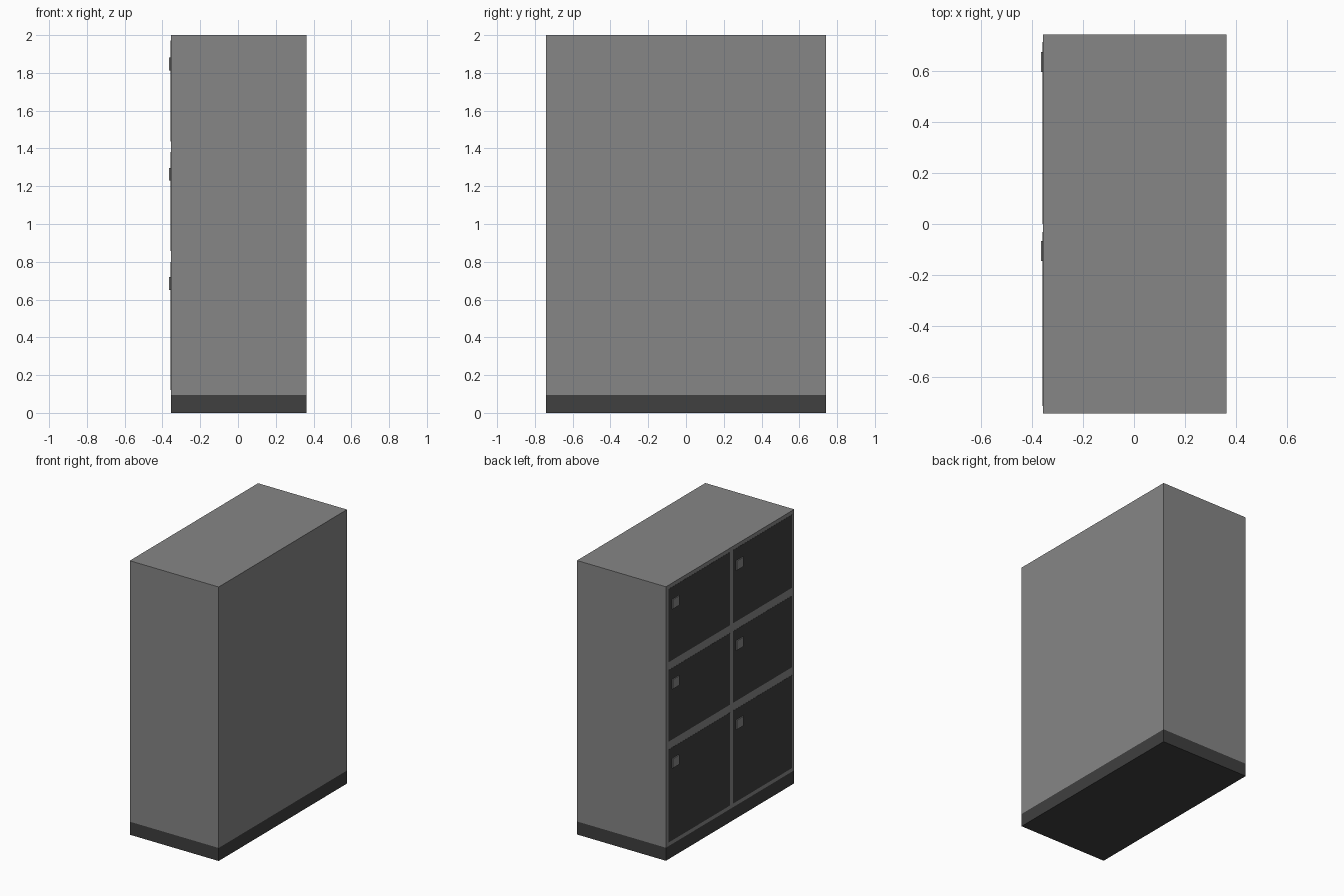
import bpy

if "Cube" in bpy.data.objects:
    bpy.data.objects.remove(bpy.data.objects["Cube"])


def material(name, v):
    m = bpy.data.materials.new(name)
    m.diffuse_color = (v, v, v, 1)
    m.use_nodes = True
    m.node_tree.nodes["Principled BSDF"].inputs["Base Color"].default_value = m.diffuse_color
    return m


GREY = material("grey_metal", 0.24)
DARK = material("dark_metal", 0.05)


def box(name, x, y, z, mat):
    """Box from (min, max) ranges on each axis."""
    bpy.ops.mesh.primitive_cube_add(
        size=1, location=[(a + b) / 2 for a, b in (x, y, z)])
    ob = bpy.context.object
    ob.name = name
    ob.scale = [b - a for a, b in (x, y, z)]
    bpy.ops.object.transform_apply(location=False, rotation=False, scale=True)
    ob.data.materials.append(mat)
    return ob


FACE = -0.356   # plane of the door side
BACK = 0.362
HALF = 0.74

# Plinth and cabinet carcass
box("plinth", (FACE, BACK), (-HALF, HALF), (0, 0.095), DARK)
box("cabinet_body", (FACE, BACK), (-HALF, HALF), (0.095, 2.0), GREY)

# Two columns (door y range, latch y range) and three rows (door z, latch z)
columns = [((0.0, 0.711), (0.595, 0.672)), ((-0.711, -0.031), (-0.145, -0.066))]
rows = [((0.122, 0.80), 0.685), ((0.858, 1.38), 1.263), ((1.438, 1.972), 1.847)]

# Flush doors with small latch plates
for c, (door_y, latch_y) in enumerate(columns, 1):
    for r, (door_z, lz) in enumerate(rows, 1):
        box(f"door_{c}_{r}", (FACE - 0.001, FACE + 0.01), door_y, door_z, DARK)
        box(f"latch_{c}_{r}", (FACE - 0.008, FACE + 0.005), latch_y,
            (lz - 0.034, lz + 0.034), GREY)
